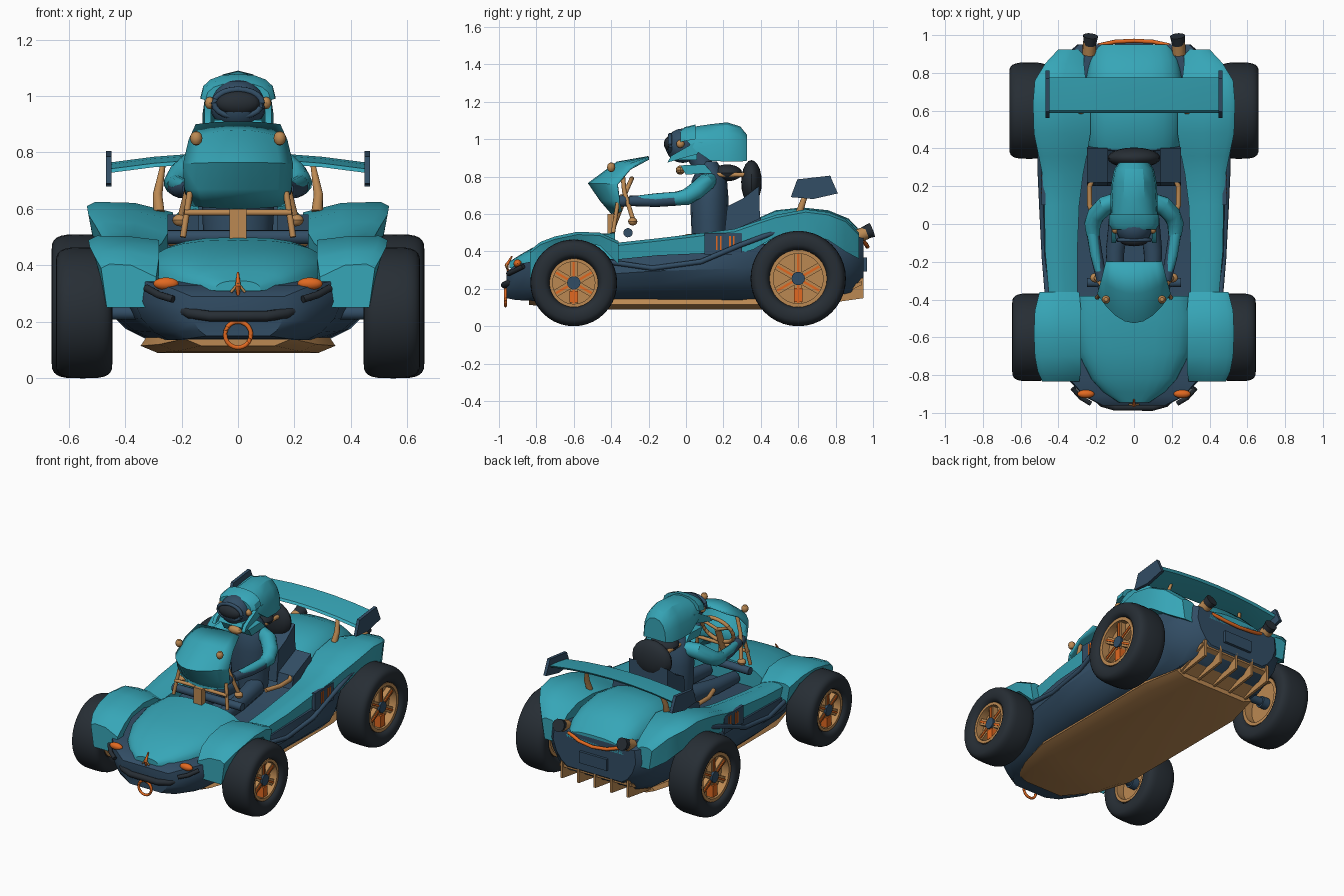
import bpy, bmesh, math
from mathutils import Vector, Matrix

if "Cube" in bpy.data.objects:
    bpy.data.objects.remove(bpy.data.objects["Cube"])


def material(name, rgb):
    m = bpy.data.materials.new(name)
    m.diffuse_color = (*rgb, 1)
    m.use_nodes = True
    m.node_tree.nodes["Principled BSDF"].inputs["Base Color"].default_value = m.diffuse_color
    return m


TEAL = material("teal", (0.037, 0.38, 0.475))
NAVY = material("navy", (0.032, 0.075, 0.13))
DARK = material("rubber", (0.02, 0.027, 0.035))
TAN = material("tan", (0.50, 0.25, 0.085))
ORANGE = material("orange", (0.75, 0.14, 0.015))


def finish(name, bm, mat):
    bmesh.ops.recalc_face_normals(bm, faces=bm.faces)
    me = bpy.data.meshes.new(name)
    bm.to_mesh(me)
    bm.free()
    me.materials.append(mat)
    ob = bpy.data.objects.new(name, me)
    bpy.context.collection.objects.link(ob)
    return ob


def loft(name, rings, mat, closed=False):
    """Skin a row of equal rings; cap the ends, or join them when closed."""
    bm = bmesh.new()
    vs = [[bm.verts.new(p) for p in r] for r in rings]
    n = len(rings[0])
    for a, b in list(zip(vs, vs[1:])) + ([(vs[-1], vs[0])] if closed else []):
        for i in range(n):
            j = (i + 1) % n
            bm.faces.new((a[i], a[j], b[j], b[i]))
    if not closed:
        bm.faces.new(vs[0])
        bm.faces.new(vs[-1])
    return finish(name, bm, mat)


def lathe_x(name, c, profile, mat, n=32, closed=False):
    rings = [[(c[0] + x, c[1] + r * math.cos(2 * math.pi * i / n), c[2] + r * math.sin(2 * math.pi * i / n))
              for i in range(n)] for x, r in profile]
    return loft(name, rings, mat, closed)


def spow(v, p):
    return math.copysign(abs(v) ** p, v)


def arch(y, w, ze, zt, n=12, power=0.75):
    ts = [math.pi * i / n for i in range(n + 1)]
    return [(w * spow(math.cos(t), power), y, ze + (zt - ze) * max(0, math.sin(t)) ** power) for t in ts]


def blob(name, loc, size, mat, seg=20):
    bm = bmesh.new()
    bmesh.ops.create_uvsphere(bm, u_segments=seg, v_segments=seg // 2, radius=1,
                              matrix=Matrix.Translation(loc) @ Matrix.Diagonal((*size, 1)))
    return finish(name, bm, mat)


def box(name, loc, size, mat, rot=0):
    bm = bmesh.new()
    bmesh.ops.create_cube(bm, size=1, matrix=Matrix.Translation(loc) @ Matrix.Rotation(rot, 4, 'X')
                          @ Matrix.Diagonal((*size, 1)))
    return finish(name, bm, mat)


def prism(name, yz, x0, x1, mat):
    return loft(name, [[(x, y, z) for y, z in yz] for x in (x0, x1)], mat)


def tube(name, pts, r, mat, cyclic=False):
    """Round bar along a path, built by carrying a circle along it."""
    ps = [Vector(p) for p in pts]
    rings = []
    for i, p in enumerate(ps):
        a = ps[i - 1] if (i or cyclic) else p
        b = ps[(i + 1) % len(ps)] if (i < len(ps) - 1 or cyclic) else p
        d = (b - a).normalized()
        u = d.cross(Vector((0.31, 0.17, 0.93))).normalized()
        v = d.cross(u)
        rr = r[i] if isinstance(r, (list, tuple)) else r
        rings.append([p + rr * (u * math.cos(k * math.pi / 6) + v * math.sin(k * math.pi / 6)) for k in range(12)])
    return loft(name, rings, mat, cyclic)


def hoop(name, c, rx, rz, r, mat, tilt=0.0):
    pts = [(c[0] + rx * math.cos(a), c[1] + tilt * math.sin(a), c[2] + rz * math.sin(a))
           for a in [2 * math.pi * k / 20 for k in range(20)]]
    return tube(name, pts, r, mat, True)


def mirrored(y, half):
    return [(x, y, z) for x, z in half] + [(-x, y, z) for x, z in reversed(half)]


# Lower hull
hull = []
for y, w, zb, zt in [(-.96, .17, .15, .29), (-.91, .27, .14, .33), (-.8, .37, .135, .35), (-.6, .40, .135, .36),
                     (-.35, .46, .14, .36), (-.15, .48, .14, .38), (.3, .495, .14, .40), (.42, .44, .14, .44),
                     (.75, .42, .15, .48), (.88, .38, .18, .49), (.95, .30, .24, .47)]:
    h = zt - zb
    hull.append(mirrored(y, [(.66 * w, zb), (.80 * w, zb + .13 * h), (.92 * w, zb + .35 * h),
                             (w, zb + .65 * h), (.97 * w, zt)]))
loft("hull", hull, NAVY)

# Floor tray with bevelled edge, and diffuser fins
loft("floor_tray", [mirrored(y, [(w - .06, zb), (w, zb + .025), (w - .02, .145)]) for y, w, zb in
                    [(-.84, .19, .115), (-.68, .28, .095), (-.45, .345, .09), (.5, .345, .09), (.74, .29, .10)]], TAN)
prism("diffuser_ramp", [(.70, .11), (.94, .22), (.94, .24), (.70, .15)], -.26, .26, TAN)
for i in range(5):
    x = -.24 + .12 * i
    prism("diffuser_fin", [(.74, .12), (.95, .15), (.95, .26), (.74, .2)], x - .008, x + .008, TAN)

# Hood and tail shells
loft("hood", [arch(*s) for s in [(-.945, .08, .31, .345), (-.89, .165, .32, .38), (-.82, .23, .33, .42),
                                 (-.68, .30, .34, .46), (-.5, .33, .36, .49), (-.38, .31, .36, .50)]], TEAL)
loft("tail", [arch(*s) for s in [(.39, .24, .44, .58), (.48, .26, .44, .62), (.62, .27, .44, .635),
                                 (.76, .26, .43, .62), (.87, .24, .42, .575), (.95, .21, .42, .49)]], TEAL)


def fender_ring(s, y, xi, xo, zb, zt):
    drop = .3 * (zt - zb)
    m = xi + .45 * (xo - xi)
    pts = [(xi, zb), (xi, zt - drop), (m, zt - .1 * drop), (xo - .03, zt), (xo, zt - .015), (xo - .02, zb)]
    return [(s * x, y, z) for x, z in pts]


front_fender = [(-.835, .29, .485, .25, .405), (-.78, .28, .51, .37, .45), (-.7, .28, .525, .44, .48),
                (-.58, .28, .53, .455, .505), (-.46, .28, .525, .43, .50), (-.36, .29, .50, .33, .455)]
side_body = [(-.38, .30, .45, .35, .445), (-.15, .30, .47, .36, .47), (.1, .29, .475, .37, .50),
             (.26, .27, .485, .38, .52), (.36, .25, .505, .41, .555), (.48, .23, .53, .48, .595),
             (.64, .23, .535, .50, .625), (.76, .255, .525, .46, .61), (.85, .265, .47, .40, .575),
             (.925, .265, .40, .36, .50)]

for s in (1, -1):
    # Fenders and side trim
    loft("front_fender", [fender_ring(s, *r) for r in front_fender], TEAL)
    loft("side_body", [fender_ring(s, *r) for r in side_body], TEAL)
    box("side_panel", (s * .479, .2, .44), (.02, .2, .115), NAVY)
    for y in (.165, .185, .235, .255):
        box("panel_stripe", (s * .49, y, .445), (.006, .009, .075), ORANGE)
    tube("side_pipe", [(s * .455, -.42, .345), (s * .475, -.18, .31), (s * .488, .08, .345),
                       (s * .497, .28, .43), (s * .50, .48, .505)], .014, NAVY)

    # Wheels: tyre, rim, spokes, caliper, hub
    for label, y, R, cx, hw, f in [("front", -.6, .232, .545, .10, .54), ("rear", .6, .255, .555, .105, .58)]:
        rim, c = f * R, (s * cx, y, R)
        ts = [2 * math.pi * k / 24 for k in range(24)]
        rm, dr = (R + rim) / 2, (R - rim) / 2
        lathe_x(label + "_tyre", c, [(hw * spow(math.cos(t), .55), rm + dr * spow(math.sin(t), .7)) for t in ts],
                DARK, 40, True)
        w = hw * .8
        lathe_x(label + "_rim", c, [(-w, rim * .9), (-w, rim * 1.04), (w, rim * 1.04), (w, rim * .9)], TAN, 32, True)
        lathe_x(label + "_disc", c, [(-hw * .3, rim * .92), (hw * .3, rim * .92)], TAN, 32)
        lathe_x(label + "_hub", c, [(-hw * .75, .036), (hw * .75, .036)], NAVY, 14)
        for k in range(6):
            a = 2 * math.pi * k / 6 + math.pi / 6
            d = (math.cos(a) * rim * .52, math.sin(a) * rim * .52)
            box(label + "_spoke", (s * (cx + hw * .42), y + d[0], R + d[1]), (.04, rim * .8, .04), TAN, a)
            box(label + "_spoke_face", (s * (cx + hw * .63), y + d[0], R + d[1]), (.009, rim * .72, .013), ORANGE, a)
        box(label + "_caliper", (s * (cx + hw * .5), y, R - rim * .6), (.05, .045, rim * .5), ORANGE)
        tube(label + "_axle", [(s * .3, y, R), (s * cx, y, R)], .025, NAVY)

    # Nose lamps and whiskers
    blob("nose_lamp", (s * .255, -.9, .335), (.045, .022, .022), ORANGE)
    tube("nose_bar", [(s * .23, -.95, .28), (s * .28, -.92, .295), (s * .325, -.87, .32)], .013, DARK)

    # Exhausts
    tube("exhaust", [(s * .238, .90, .475), (s * .235, .965, .50)], .036, TAN)
    tube("exhaust_tip", [(s * .235, .95, .497), (s * .23, .995, .515)], [.034, .04], DARK)

    # Wing end plates and struts
    prism("wing_end_plate", [(.56, .69), (.595, .785), (.77, .805), (.812, .71), (.68, .68)],
          s * .448, s * .468, NAVY)
    tube("wing_strut", [(s * .28, .60, .59), (s * .285, .62, .65), (s * .265, .66, .76)], [.02, .017, .009], TAN)

    # Windscreen stays and knobs
    tube("screen_stay", [(s * .13, -.34, .83), (s * .165, -.33, .72), (s * .205, -.28, .56)], .012, TAN)
    blob("stay_foot", (s * .205, -.285, .56), (.028, .025, .022), TAN, 12)
    tube("screen_post", [(s * .195, -.39, .5), (s * .17, -.365, .66)], .011, TAN)
    blob("screen_knob", (s * .148, -.40, .85), (.022, .022, .026), TAN, 12)
    tube("cockpit_rail", [(s * .2, 0, .48), (s * .235, .1, .48), (s * .235, .2, .48), (s * .2, .28, .5)], .014, TAN)

    # Driver limbs
    tube("upper_arm", [(s * .08, .13, .78), (s * .15, .10, .765), (s * .20, .05, .72), (s * .22, 0, .69),
                       (s * .217, -.06, .68)], [.04, .05, .048, .044, .036], TEAL)
    tube("forearm", [(s * .217, -.05, .678), (s * .20, -.16, .67), (s * .17, -.30, .67)], [.034, .033, .028], NAVY)
    tube("arm_guard", [(s * .22, -.05, .69), (s * .205, -.16, .683), (s * .185, -.25, .68)], [.03, .028, .02], TEAL)
    blob("glove", (s * .16, -.335, .67), (.032, .04, .032), NAVY, 12)
    tube("leg", [(s * .07, .08, .44), (s * .1, -.14, .42), (s * .1, -.36, .40)], [.06, .05, .04], NAVY)
    blob("ear_cap", (s * .1, -.03, .975), (.018, .022, .022), TAN, 12)
    prism("cheek_guard", [(-.1, .875), (-.08, .91), (.05, .985), (.09, .985), (.06, .92)], s * .095, s * .118, TEAL)
    tube("headrest_strut", [(s * .07, .14, .81), (s * .07, .33, .81)], .013, TAN)
    prism("seat_side", [(.2, .42), (.22, .5), (.4, .58), (.42, .42)], s * .14, s * .25, NAVY)

# Front bumper, tow ring, ornament
tube("bumper", [(-.19, -.93, .24), (-.17, -.95, .23), (-.1, -.97, .22), (.1, -.97, .22), (.17, -.95, .23),
                (.19, -.93, .24)], .019, DARK)
hoop("tow_ring", (0, -.965, .155), .046, .046, .008, ORANGE)
tube("nose_ornament", [(0, -.95, .29), (0, -.96, .325), (0, -.93, .375)], [.005, .01, .004], ORANGE)
for s in (1, -1):
    tube("ornament_arm", [(0, -.96, .335), (s * .025, -.955, .305)], .005, TAN)

# Tail strip and plate
tube("tail_strip", [(-.19, .945, .46), (-.1, .965, .435), (0, .97, .425), (.1, .965, .435), (.19, .945, .46)],
     .011, ORANGE)
box("tail_plate", (0, .957, .33), (.2, .02, .075), NAVY)

# Wing blade
wing = []
for x in (-.45, -.3, -.15, 0, .15, .3, .45):
    lift = .035 * (1 - (x / .45) ** 2)
    wing.append([(x, y, z + lift) for y, z in [(.588, .728), (.60, .742), (.70, .758), (.775, .765),
                                               (.765, .75), (.68, .735)]])
loft("wing", wing, TEAL)

# Windscreen shell: rows of (half width, centre y, edge y, centre z, edge z)
bm = bmesh.new()
grid = []
for w, yc, ye, zc, ze in [(.15, -.20, -.20, .91, .90), (.175, -.37, -.30, .88, .845), (.195, -.525, -.37, .765, .76),
                          (.19, -.46, -.36, .67, .67), (.165, -.40, -.35, .60, .61)]:
    grid.append([bm.verts.new((w * k / 4, yc + (ye - yc) * (k / 4) ** 2, zc + (ze - zc) * (k / 4) ** 2))
                 for k in range(-4, 5)])
for a, b in zip(grid, grid[1:]):
    for i in range(8):
        bm.faces.new((a[i], a[i + 1], b[i + 1], b[i]))
screen = finish("windscreen", bm, TEAL)
screen.modifiers.new("thickness", 'SOLIDIFY').thickness = .01

# Steering and dash
hoop("steering_wheel", (0, -.33, .70), .11, .09, .012, TAN, .04)
tube("steering_column", [(0, -.33, .70), (0, -.40, .52)], .02, TAN)
for a in (.5, 2.64, 4.71):
    tube("steering_spoke", [(0, -.33, .70), (.11 * math.cos(a), -.33 + .04 * math.sin(a), .70 + .09 * math.sin(a))],
         .01, TAN)
box("column_base", (0, -.40, .545), (.06, .04, .11), TAN)
tube("screen_crossbar", [(-.19, -.38, .587), (.19, -.38, .587)], .011, TAN)
tube("dash_bar", [(-.25, -.31, .50), (.25, -.31, .50)], .025, NAVY)

# Seat and headrest
prism("seat_back", [(.2, .44), (.22, .64), (.3, .68), (.39, .75), (.40, .44)], -.14, .14, NAVY)
blob("headrest", (0, .35, .77), (.14, .055, .118), DARK)
blob("headrest_pad", (0, .22, .82), (.09, .08, .045), DARK)

# Driver torso and head
loft("torso", [[(r * 1.05 * math.cos(k * math.pi / 8), .125 + r * .82 * math.sin(k * math.pi / 8), z)
                for k in range(16)] for r, z in [(.11, .42), (.12, .56), (.125, .68), (.115, .78), (.08, .84),
                                                 (.05, .88)]], NAVY)
tube("neck", [(0, .1, .84), (0, .05, .93)], .055, NAVY)
prism("collar", [(0, .81), (-.03, .86), (.1, .865), (.14, .82)], -.10, .10, TEAL)
blob("collar_clasp", (0, -.03, .835), (.05, .025, .025), TAN, 12)
loft("helmet", [arch(y, w, zb, zt, 8, .85) for y, w, zb, zt in [
    (-.005, .10, 1.0, 1.05), (.05, .125, .94, 1.068), (.13, .125, .885, 1.08),
    (.22, .12, .88, 1.09), (.29, .105, .88, 1.068), (.325, .08, .885, 1.025)]], TEAL)
loft("helmet_brim", [arch(y, w, z, z + h, 8, .85) for y, w, z, h in [
    (-.03, .115, .985, .062), (-.005, .132, .99, .075), (.05, .132, 1.0, .078)]], TEAL)
blob("face", (0, -.018, .965), (.098, .092, .092), NAVY)
blob("visor", (0, -.085, .975), (.078, .033, .042), DARK)
hoop("visor_frame", (0, -.085, .975), .085, .048, .011, NAVY)
prism("chin_guard", [(-.085, .89), (-.07, .915), (.06, .93), (.06, .89)], -.085, .085, TEAL)

# Smooth shading with sharp edges kept
for ob in bpy.context.scene.objects:
    ob.select_set(True)
bpy.context.view_layer.objects.active = screen
bpy.ops.object.shade_smooth_by_angle(angle=math.radians(32))
